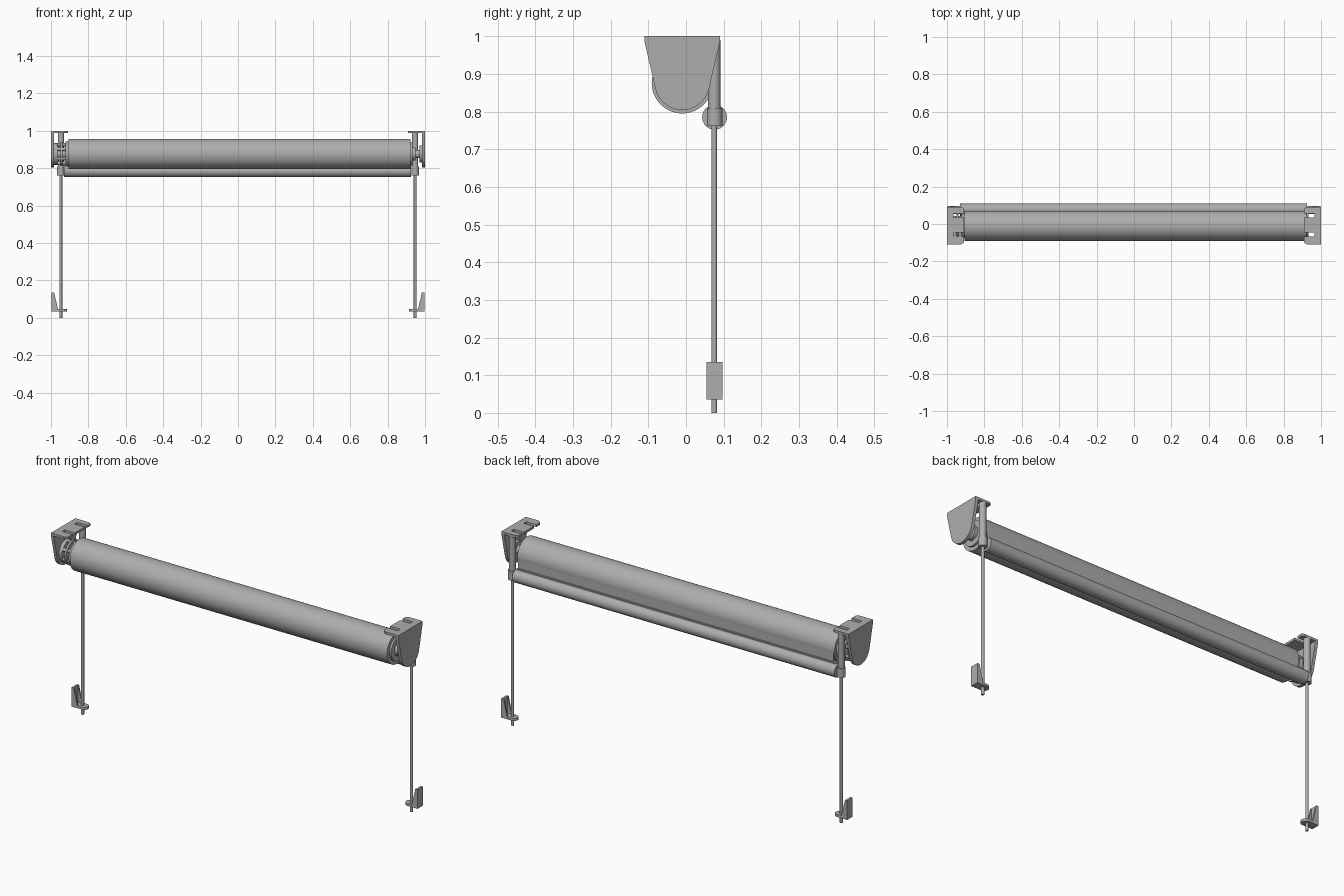
import bpy, bmesh, math
from mathutils import Vector

if "Cube" in bpy.data.objects:
    bpy.data.objects.remove(bpy.data.objects["Cube"], do_unlink=True)

grey = bpy.data.materials.new("satin_grey")
grey.use_nodes = True
grey.diffuse_color = (0.42, 0.42, 0.42, 1)
grey.node_tree.nodes["Principled BSDF"].inputs["Base Color"].default_value = (0.42, 0.42, 0.42, 1)

ROLL_Y, ROLL_Z = -0.01, 0.876
BAR_Y, BAR_Z = 0.076, 0.785


def finish(name, bm):
    bmesh.ops.recalc_face_normals(bm, faces=bm.faces)
    mesh = bpy.data.meshes.new(name)
    bm.to_mesh(mesh)
    bm.free()
    mesh.materials.append(grey)
    obj = bpy.data.objects.new(name, mesh)
    bpy.context.collection.objects.link(obj)
    bpy.ops.object.select_all(action='DESELECT')
    obj.select_set(True)
    bpy.context.view_layer.objects.active = obj
    bpy.ops.object.shade_smooth_by_angle(angle=math.radians(35))
    return obj


def prism(name, points, offset):
    """Extrude a flat outline along a vector."""
    bm = bmesh.new()
    face = bm.faces.new([bm.verts.new(p) for p in points])
    new = bmesh.ops.extrude_face_region(bm, geom=[face])["geom"]
    verts = [v for v in new if isinstance(v, bmesh.types.BMVert)]
    bmesh.ops.translate(bm, verts=verts, vec=offset)
    return finish(name, bm)


def box(name, lo, hi):
    pts = [(lo[0], lo[1], lo[2]), (hi[0], lo[1], lo[2]), (hi[0], hi[1], lo[2]), (lo[0], hi[1], lo[2])]
    return prism(name, pts, Vector((0, 0, hi[2] - lo[2])))


def rod(name, start, end, radius, sides=32):
    """Cylinder between two points."""
    start, end = Vector(start), Vector(end)
    axis = end - start
    turn = axis.to_track_quat('Z', 'Y')
    pts = [start + turn @ Vector((radius * math.cos(a), radius * math.sin(a), 0))
           for a in (2 * math.pi * i / sides for i in range(sides))]
    return prism(name, pts, axis)


def arc(cx, cy, r, a0, a1, n):
    return [(cx + r * math.cos(math.radians(a0 + (a1 - a0) * i / n)),
             cy + r * math.sin(math.radians(a0 + (a1 - a0) * i / n))) for i in range(n + 1)]


def disc(name, x0, x1, radius, y=ROLL_Y, z=ROLL_Z, sides=40):
    return rod(name, (x0, y, z), (x1, y, z), radius, sides)


# Fabric roll, hanging fabric and bottom bar
disc("fabric_roll", -0.905, 0.922, 0.081, sides=72)
box("hanging_fabric", (-0.9, 0.0675, BAR_Z), (0.917, 0.0705, ROLL_Z))
disc("bottom_bar", -0.93, 0.925, 0.033, BAR_Y, BAR_Z, 48)
box("fabric_channel", (-0.92, 0.064, 0.808), (0.92, 0.078, 0.824))

for s, side in ((1, "left"), (-1, "right")):
    # Tapered side plate with a round bottom
    outline = [(-0.11, 1.0), (-0.11, 0.985)] + arc(-0.01, 0.877, 0.073, 194, 346, 24) \
        + [(0.09, 0.985), (0.09, 1.0)]
    prism(side + "_side_plate", [(s * 0.984, y, z) for y, z in outline], Vector((s * 0.016, 0, 0)))

    # Top mounting flange with two slots open towards the roll
    flange = [(1.0, -0.11), (0.925, -0.11), (0.908, -0.098)]
    for y0, y1 in ((-0.066, -0.045), (0.036, 0.057)):
        flange += [(0.908, y0), (0.966, y0), (0.966, y1), (0.908, y1)]
    flange += [(0.908, 0.082), (0.918, 0.09), (1.0, 0.09)]
    prism(side + "_mounting_flange", [(s * x, y, 0.988) for x, y in flange], Vector((0, 0, 0.012)))

    # Guide post, collar and long guide rod
    gx = s * 0.947
    rod(side + "_guide_post", (gx, 0.075, 0.8), (gx, 0.075, 0.99), 0.0165)
    rod(side + "_guide_collar", (gx, 0.076, 0.762), (gx, 0.076, 0.81), 0.0205)
    rod(side + "_guide_rod", (gx, 0.075, 0), (gx, 0.075, 0.78), 0.0075, 20)

    # Foot bracket: wall plate, two gussets and a rounded tab around the rod
    box(side + "_foot_wall_plate", (min(s * 0.985, s * 0.996), 0.054, 0.035),
        (max(s * 0.985, s * 0.996), 0.097, 0.135))
    for y, end in ((0.054, "front"), (0.09, "back")):
        gusset = [(0.988, 0.135), (0.983, 0.135), (0.962, 0.045), (0.962, 0.036), (0.988, 0.036)]
        prism(f"{side}_foot_gusset_{end}", [(s * x, y, z) for x, z in gusset], Vector((0, 0.007, 0)))
    tab = [(0.99, 0.054), (0.99, 0.097)] + arc(0.937, 0.0755, 0.0215, 90, 270, 14)
    prism(side + "_foot_tab", [(s * x, y, 0.035) for x, y in tab], Vector((0, 0, 0.013)))

    # Axle from the roll to the side plate
    disc(side + "_axle", s * 0.9, s * 0.988, 0.022)

# Drive unit on the right end: stacked discs joined by pins
disc("drive_end_cap", -0.922, -0.9, 0.066)
disc("drive_middle_disc", -0.948, -0.938, 0.064)
disc("drive_outer_disc", -0.986, -0.966, 0.058)
for i in range(6):
    a = math.radians(30 + 60 * i)
    disc(f"drive_pin_{i + 1}", -0.97, -0.915, 0.009,
         ROLL_Y + 0.05 * math.cos(a), ROLL_Z + 0.05 * math.sin(a), 12)

# Idler unit on the left end
disc("idler_end_cap", 0.92, 0.932, 0.062)
disc("idler_hub", 0.932, 0.95, 0.035)
disc("idler_mount", 0.97, 0.986, 0.045)
